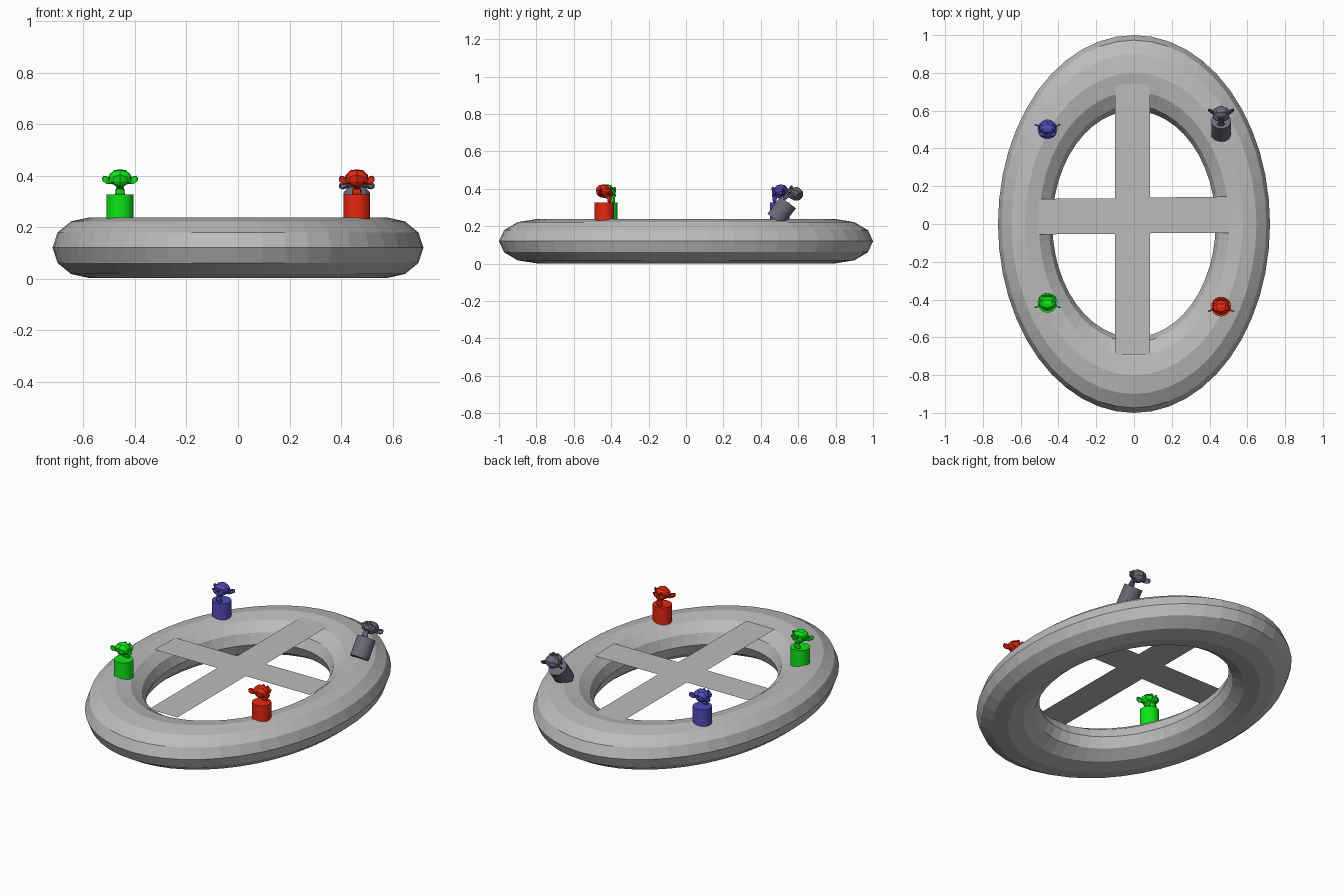
import bpy, math
from mathutils import Matrix, Vector

if "Cube" in bpy.data.objects:
    bpy.data.objects.remove(bpy.data.objects["Cube"])


def material(name, rgb):
    m = bpy.data.materials.new(name)
    m.diffuse_color = (*rgb, 1)
    m.use_nodes = True
    m.node_tree.nodes["Principled BSDF"].inputs["Base Color"].default_value = m.diffuse_color
    return m


GREY = material("light grey", (0.5, 0.5, 0.5))
RED = material("red", (0.8, 0.02, 0.005))
GREEN = material("green", (0.004, 0.8, 0.008))
BLUE = material("violet blue", (0.09, 0.07, 0.5))
DARK = material("slate", (0.15, 0.14, 0.19))

# Oval ring
bpy.ops.mesh.primitive_torus_add(major_segments=48, minor_segments=12,
                                 major_radius=1, minor_radius=0.25)
ring = bpy.context.object
ring.name = "oval_ring"
ring.data.transform(Matrix.Translation((0, 0, 0.12)) @ Matrix.Diagonal((0.576, 0.8, 0.472, 1)))
ring.data.materials.append(GREY)

# Flat cross of two straps, one slightly skewed
Z = 0.229
outline = [(-0.10, -0.69), (0.085, -0.69), (0.085, -0.049), (0.505, -0.047),
           (0.50, 0.145), (0.085, 0.14), (0.085, 0.74), (-0.10, 0.74),
           (-0.10, 0.136), (-0.505, 0.133), (-0.51, -0.055), (-0.10, -0.052)]
mesh = bpy.data.meshes.new("cross_straps")
mesh.from_pydata([(x, y, Z) for x, y in outline], [], [tuple(range(12))])
mesh.materials.append(GREY)
bpy.context.collection.objects.link(bpy.data.objects.new("cross_straps", mesh))


# Passenger: a drum body with a monkey head resting on its chin
def passenger(name, mat, neck, facing_back=False, tilt=0):
    place = (Matrix.Translation(Vector(neck)) @ Matrix.Rotation(-math.radians(tilt), 4, 'X')
             @ Matrix.Rotation(math.pi if facing_back else 0, 4, 'Z'))
    bpy.ops.mesh.primitive_cylinder_add(vertices=32, radius=0.052, depth=0.115)
    body = bpy.context.object
    body.name = name + "_body"
    body.data.transform(place @ Matrix.Translation((0, 0, -0.0575)))
    bpy.ops.mesh.primitive_monkey_add(size=2)
    head = bpy.context.object
    head.name = name + "_head"
    # bake any operator rotation away so the face looks along -y
    head.matrix_world = Matrix.Identity(4)
    head.data.transform(place @ Matrix.Translation((0, 0, 0.0475)) @ Matrix.Scale(0.0512, 4))
    for o in (body, head):
        o.data.materials.append(mat)


passenger("red_passenger", RED, (0.461, -0.437, 0.326), facing_back=True)
passenger("green_passenger", GREEN, (-0.458, -0.417, 0.326), facing_back=True)
passenger("blue_passenger", BLUE, (-0.458, 0.501, 0.326))
passenger("slate_passenger", DARK, (0.461, 0.546, 0.327), tilt=37)
